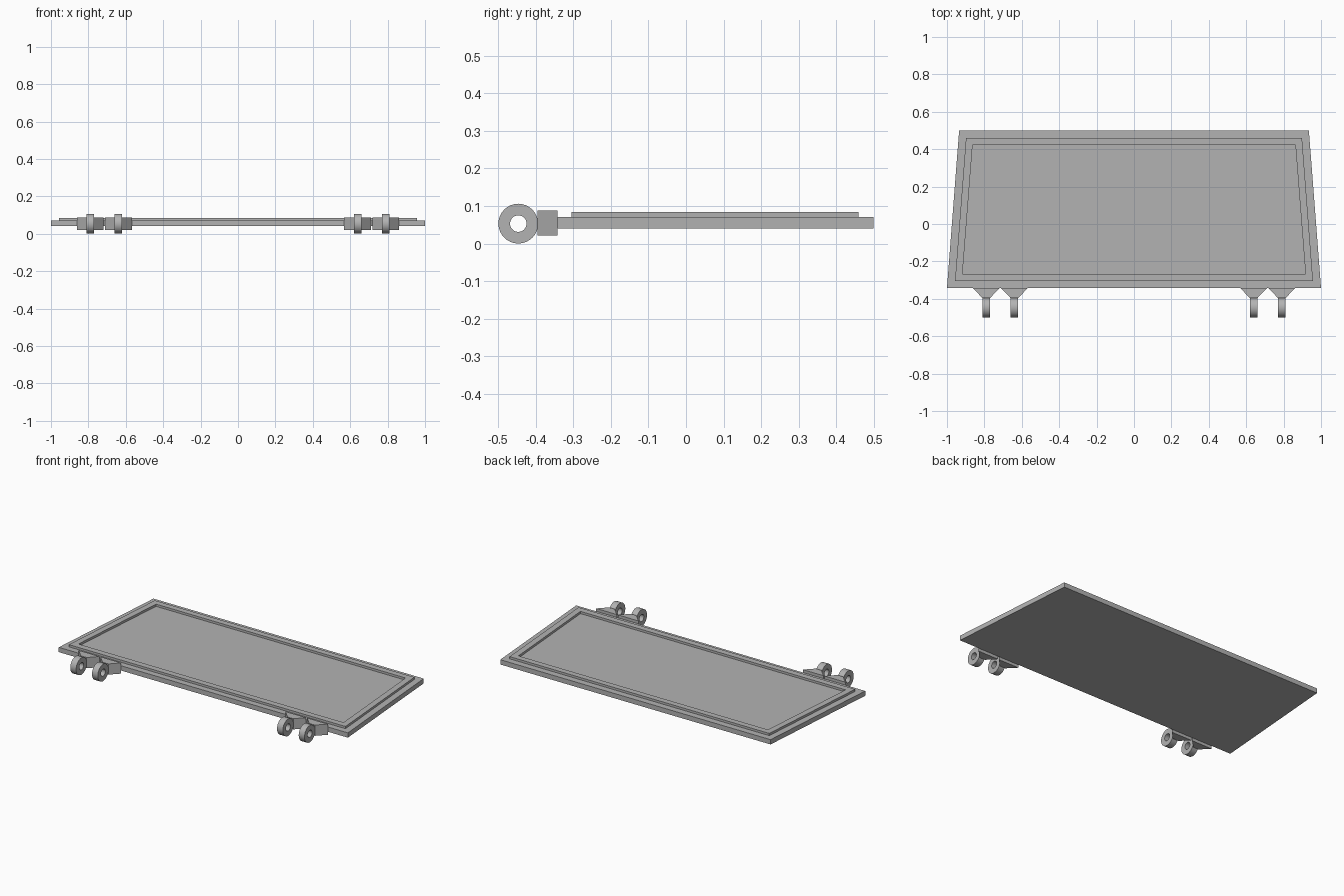
import bpy, bmesh, math

cube = bpy.data.objects.get("Cube")
if cube:
    bpy.data.objects.remove(cube, do_unlink=True)

grey = bpy.data.materials.new("plain grey")
grey.use_nodes = True
COLOUR = (0.45, 0.45, 0.45, 1)
grey.diffuse_color = COLOUR
grey.node_tree.nodes["Principled BSDF"].inputs["Base Color"].default_value = COLOUR


def finish(name, bm):
    bmesh.ops.recalc_face_normals(bm, faces=bm.faces)
    mesh = bpy.data.meshes.new(name)
    bm.to_mesh(mesh)
    bm.free()
    mesh.materials.append(grey)
    obj = bpy.data.objects.new(name, mesh)
    bpy.context.collection.objects.link(obj)
    return obj


def trapezoid(front_y, front_half, back_y, back_half, cx=0):
    return [(cx - front_half, front_y), (cx + front_half, front_y),
            (cx + back_half, back_y), (cx - back_half, back_y)]


def prism(name, outline, z0, z1):
    """Solid slab from a flat outline."""
    bm = bmesh.new()
    low = [bm.verts.new((x, y, z0)) for x, y in outline]
    high = [bm.verts.new((x, y, z1)) for x, y in outline]
    bm.faces.new(low)
    bm.faces.new(high)
    for i in range(len(low)):
        j = (i + 1) % len(low)
        bm.faces.new((low[i], low[j], high[j], high[i]))
    return finish(name, bm)


def loft_ring(name, loops):
    """Closed tube with a hole, joining matching loops in a cycle."""
    bm = bmesh.new()
    rings = [[bm.verts.new(p) for p in loop] for loop in loops]
    n = len(rings[0])
    for k, ring in enumerate(rings):
        following = rings[(k + 1) % len(rings)]
        for i in range(n):
            j = (i + 1) % n
            bm.faces.new((ring[i], ring[j], following[j], following[i]))
    return finish(name, bm)


# Tapered base plate
prism("base_plate", trapezoid(-0.343, 1.0, 0.5, 0.935), 0.04, 0.07)

# Raised rim on the plate
outer = trapezoid(-0.305, 0.957, 0.46, 0.898)
inner = trapezoid(-0.267, 0.917, 0.423, 0.863)
Z0, Z1 = 0.069, 0.084
loft_ring("raised_rim", [[(x, y, z) for x, y in outline] for outline, z in
                         ((outer, Z0), (outer, Z1), (inner, Z1), (inner, Z0))])


# Hinge eyes: a round ring with its axis along x
def hinge_ring(name, cx, cy=-0.447, cz=0.053, r_out=0.053, r_in=0.022, half=0.02, n=32):
    loops = []
    for r, x in ((r_out, cx - half), (r_out, cx + half), (r_in, cx + half), (r_in, cx - half)):
        loops.append([(x, cy + r * math.cos(a), cz + r * math.sin(a))
                      for a in (math.tau * i / n for i in range(n))])
    obj = loft_ring(name, loops)
    bpy.ops.object.select_all(action='DESELECT')
    obj.select_set(True)
    bpy.context.view_layer.objects.active = obj
    bpy.ops.object.shade_smooth_by_angle(angle=math.radians(35))


# Tapered mounts and rings, mirrored left and right
for side, sign in (("left", 1), ("right", -1)):
    for place, x in (("outer", 0.79), ("inner", 0.64)):
        prism(f"{side}_{place}_hinge_mount",
              trapezoid(-0.396, 0.02, -0.343, 0.072, sign * x), 0.021, 0.088)
        hinge_ring(f"{side}_{place}_hinge_ring", sign * x)
